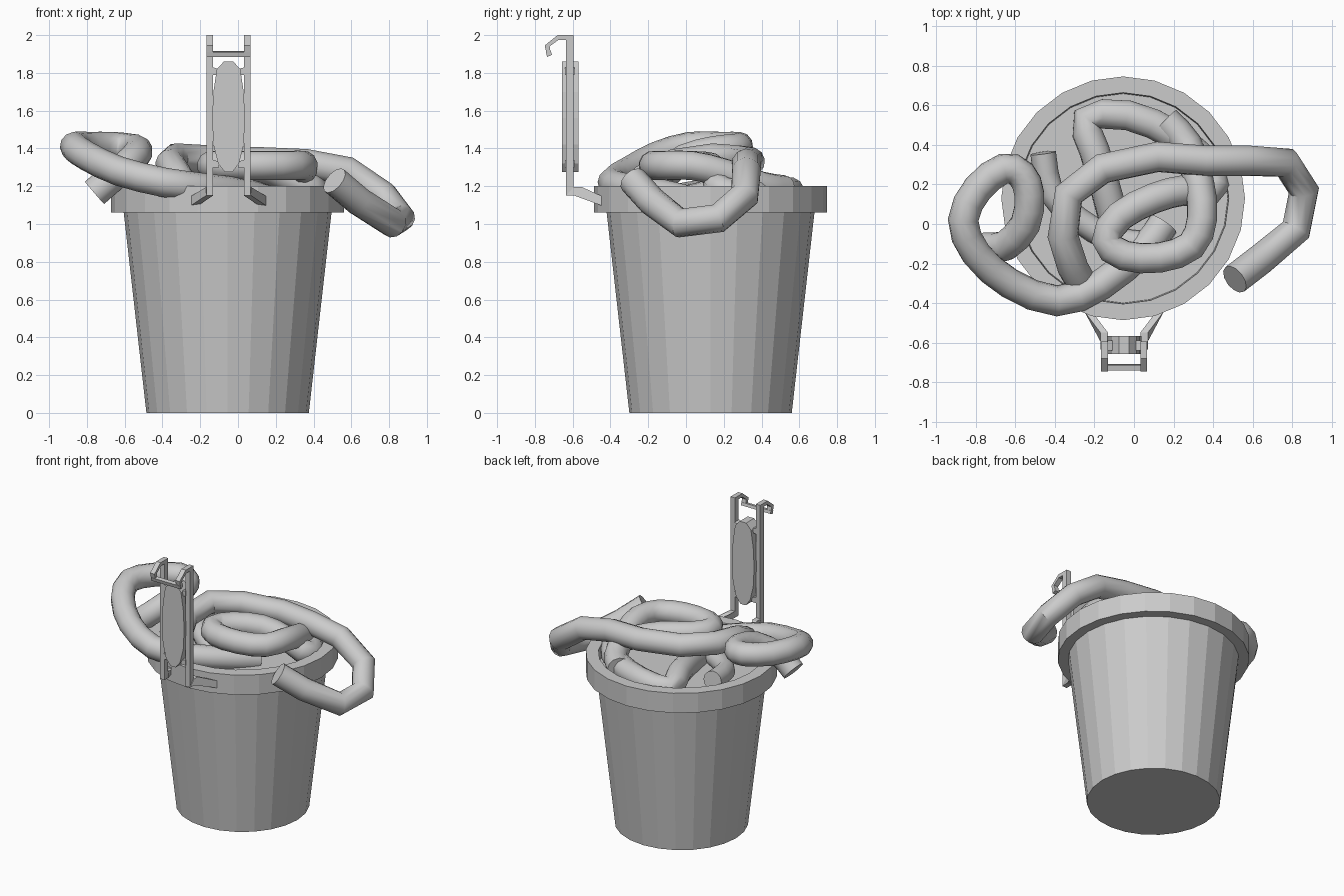
import bpy, bmesh
from math import pi, sin, cos
from mathutils import Vector

if "Cube" in bpy.data.objects:
    bpy.data.objects.remove(bpy.data.objects["Cube"])

CX, CY = -0.055, 0.13   # bucket axis
BX = -0.05              # bracket mirror plane


def finish(name, bm):
    bmesh.ops.recalc_face_normals(bm, faces=bm.faces)
    me = bpy.data.meshes.new(name)
    bm.to_mesh(me)
    bm.free()
    ob = bpy.data.objects.new(name, me)
    bpy.context.collection.objects.link(ob)
    return ob


def lathe(name, profile, sides=24):
    bm = bmesh.new()
    rings = [[bm.verts.new((CX + r * cos(2 * pi * i / sides), CY + r * sin(2 * pi * i / sides), z))
              for i in range(sides)] for r, z in profile]
    for a, b in zip(rings, rings[1:]):
        for i in range(sides):
            j = (i + 1) % sides
            bm.faces.new((a[i], a[j], b[j], b[i]))
    bm.faces.new(rings[0])
    bm.faces.new(rings[-1])
    return finish(name, bm)


def catmull(pts, steps=4):
    p = [Vector(q) for q in pts]
    p = [2 * p[0] - p[1]] + p + [2 * p[-1] - p[-2]]
    out = []
    for a, b, c, d in zip(p, p[1:], p[2:], p[3:]):
        for s in range(steps):
            t = s / steps
            out.append(0.5 * (2 * b + (c - a) * t + (2 * a - 5 * b + 4 * c - d) * t * t
                              + (3 * b - a - 3 * c + d) * t ** 3))
    return out + [p[-2]]


def tube(name, pts, steps=2, radius=0.078):
    cu = bpy.data.curves.new(name, 'CURVE')
    cu.dimensions = '3D'
    cu.bevel_depth = radius
    cu.bevel_resolution = 4
    cu.use_fill_caps = True
    path = catmull(pts, steps)
    sp = cu.splines.new('POLY')
    sp.points.add(len(path) - 1)
    for q, v in zip(sp.points, path):
        q.co = (*v, 1)
    sp.use_smooth = True
    ob = bpy.data.objects.new(name, cu)
    bpy.context.collection.objects.link(ob)
    bpy.ops.object.select_all(action='DESELECT')
    ob.select_set(True)
    bpy.context.view_layer.objects.active = ob
    bpy.ops.object.convert(target='MESH')
    bpy.ops.object.shade_smooth_by_angle(angle=pi / 4)


def prism(name, outline, axis, lo, hi):
    """Extrude a 2D outline along x ('x': outline is y,z) or y ('y': outline is x,z)."""
    bm = bmesh.new()
    make = (lambda p, d: (d, *p)) if axis == 'x' else (lambda p, d: (p[0], d, p[1]))
    a, b = ([bm.verts.new(make(p, d)) for p in outline] for d in (lo, hi))
    n = len(outline)
    for i in range(n):
        j = (i + 1) % n
        bm.faces.new((a[i], a[j], b[j], b[i]))
    bm.faces.new(a)
    bm.faces.new(b)
    return finish(name, bm)


def mirror(ob):
    m = ob.modifiers.new("mirror", 'MIRROR')
    me = ob.data
    for v in me.vertices:
        v.co.x -= BX
    ob.location.x = BX
    m.use_axis = (True, False, False)


# bucket body with rim and shallow inner surface
lathe("bucket", [(0.43, 0), (0.55, 1.06), (0.617, 1.06), (0.617, 1.2),
                 (0.535, 1.2), (0.53, 1.12)])

# top hose: hanging loop on the right, across the top, down at the front left
tube("upper_hose", [(0.51, -0.28, 1.23), (0.64, -0.18, 1.12), (0.82, -0.03, 1.005),
                    (0.86, 0.17, 1.03), (0.77, 0.31, 1.15), (0.58, 0.32, 1.28),
                    (0.36, 0.32, 1.32), (0.12, 0.34, 1.33), (-0.16, 0.28, 1.34),
                    (-0.33, 0.15, 1.35), (-0.36, -0.06, 1.32), (-0.31, -0.22, 1.24),
                    (-0.26, -0.31, 1.14)], steps=1)
# left hose: raised loop over the rim, then into the bucket
tube("left_hose", [(-0.76, -0.12, 1.165), (-0.65, -0.11, 1.26), (-0.55, 0.0, 1.35),
                   (-0.53, 0.15, 1.39), (-0.57, 0.25, 1.4), (-0.66, 0.28, 1.41),
                   (-0.79, 0.18, 1.41), (-0.865, 0.02, 1.41), (-0.80, -0.15, 1.36),
                   (-0.63, -0.30, 1.28), (-0.39, -0.39, 1.22), (-0.17, -0.31, 1.19),
                   (0.05, -0.13, 1.16), (0.15, 0.0, 1.13)])
# coil in the middle, running out to the back of the bucket
tube("coiled_hose", [(0.16, 0.52, 1.18), (0.27, 0.4, 1.2), (0.33, 0.2, 1.27), (0.345, 0.03, 1.31),
                     (0.29, -0.11, 1.31), (0.13, -0.17, 1.31), (-0.05, -0.16, 1.31),
                     (-0.14, -0.08, 1.31), (-0.07, 0.04, 1.31), (0.1, 0.13, 1.3),
                     (0.25, 0.17, 1.25), (0.38, 0.17, 1.19), (0.4, 0.26, 1.16),
                     (0.22, 0.44, 1.17), (-0.03, 0.55, 1.17), (-0.24, 0.53, 1.15),
                     (-0.2, 0.37, 1.18), (-0.15, 0.2, 1.17), (-0.1, 0.02, 1.13)])
# short buried length on the left
tube("lower_hose", [(-0.46, 0.36, 1.2), (-0.42, 0.16, 1.18), (-0.28, 0.02, 1.16),
                    (-0.1, -0.08, 1.14), (0.08, -0.1, 1.13)], radius=0.065)

# bracket arms: upright with a forward hook at the top
mirror(prism("bracket_arm", [(-0.595, 1.15), (-0.635, 1.15), (-0.635, 1.975), (-0.675, 1.975),
                             (-0.722, 1.94), (-0.715, 1.90), (-0.735, 1.89), (-0.748, 1.945),
                             (-0.68, 2.0), (-0.595, 2.0)], 'x', 0.032, 0.066))

# splayed feet that join the arms to the rim
foot = prism("bracket_foot", [(-0.635, 1.15), (-0.59, 1.15), (-0.44, 1.095),
                              (-0.44, 1.145), (-0.55, 1.195), (-0.595, 1.195)], 'x', 0.032, 0.07)
for v in foot.data.vertices:
    if v.co.y > -0.5:
        v.co.x += 0.083
mirror(foot)

# crossbar between the hooks
prism("crossbar", [(-0.735, 1.885), (-0.71, 1.895), (-0.715, 1.915), (-0.742, 1.91)],
      'x', -0.166, 0.066)

# long oval pad held between the arms
half = [(0.025, 1.86), (0.062, 1.82), (0.08, 1.7), (0.087, 1.56), (0.08, 1.42),
        (0.055, 1.32), (0.02, 1.275)]
prism("oval_pad", [(BX + x, z) for x, z in half] + [(BX - x, z) for x, z in half[::-1]],
      'y', -0.657, -0.568)

# small clips fixing the pad to the arms
for name, z in (("upper_clip", 1.79), ("lower_clip", 1.30)):
    mirror(prism(name, [(0.0, z), (0.035, z), (0.035, z + 0.04), (0.0, z + 0.03)],
                 'y', -0.64, -0.59))
